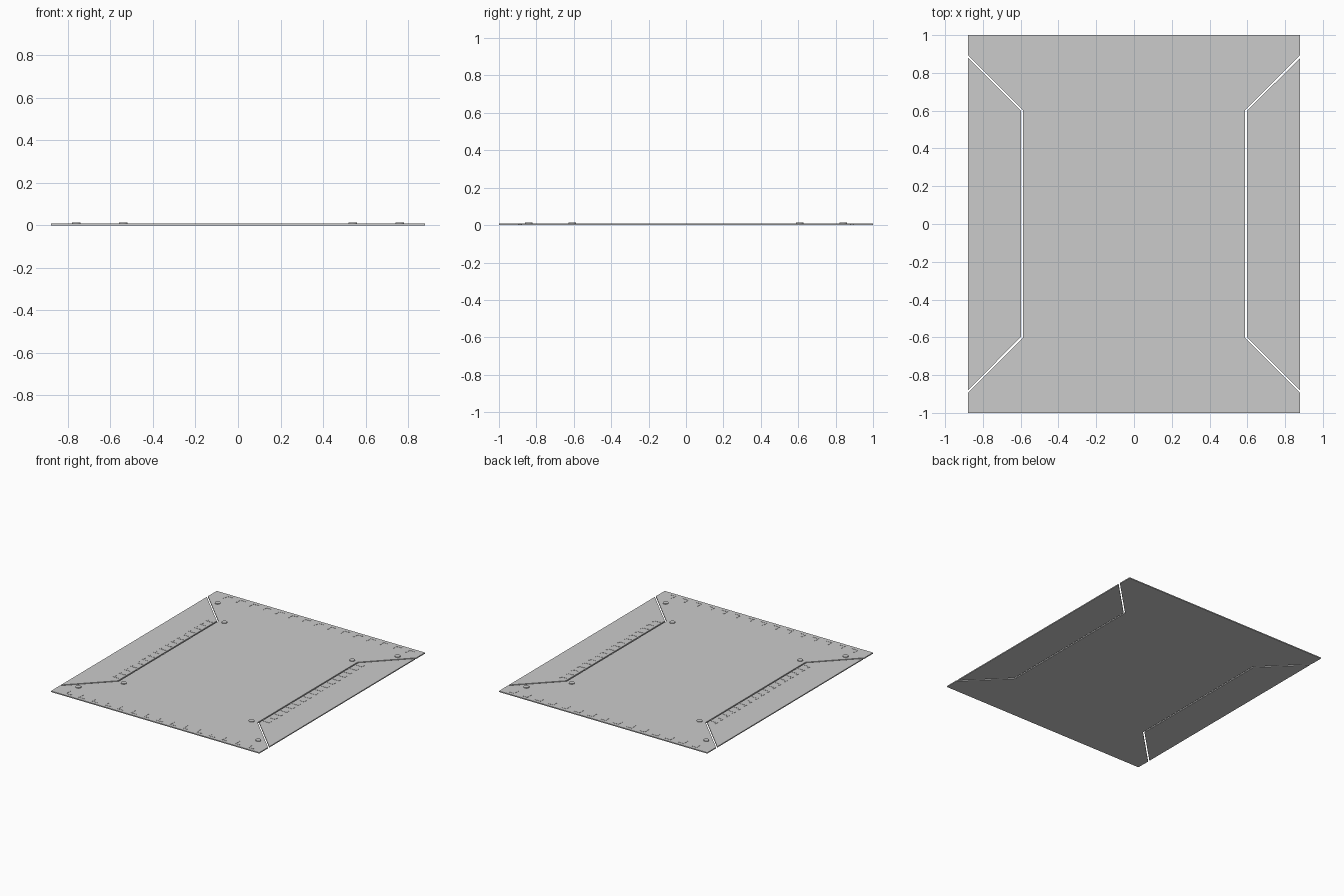
import bpy, bmesh

if "Cube" in bpy.data.objects:
    bpy.data.objects.remove(bpy.data.objects["Cube"])

T = 0.008          # plate thickness
X, Y = 0.88, 1.0   # half sizes


def prism(bm, pts, z0, z1):
    """Extrude a flat outline from z0 up to z1."""
    f = bm.faces.new([bm.verts.new((x, y, z0)) for x, y in pts])
    ext = bmesh.ops.extrude_face_region(bm, geom=[f])
    top = [v for v in ext["geom"] if isinstance(v, bmesh.types.BMVert)]
    bmesh.ops.translate(bm, verts=top, vec=(0, 0, z1 - z0))


def finish(bm, name):
    bmesh.ops.recalc_face_normals(bm, faces=bm.faces)
    me = bpy.data.meshes.new(name)
    bm.to_mesh(me)
    bm.free()
    ob = bpy.data.objects.new(name, me)
    bpy.context.collection.objects.link(ob)
    return ob


# Main panel with a mitred recess on each long side
bm = bmesh.new()
prism(bm, [(-X, -Y), (X, -Y), (X, -0.895), (0.587, -0.602), (0.587, 0.602),
           (X, 0.895), (X, Y), (-X, Y), (-X, 0.895), (-0.587, 0.602),
           (-0.587, -0.602), (-X, -0.895)], 0, T)
finish(bm, "main_panel")

# Side flaps, separated by a narrow gap
for s, side in ((-1, "left"), (1, "right")):
    bm = bmesh.new()
    prism(bm, [(s * 0.597, -0.597), (s * X, -0.88), (s * X, 0.88), (s * 0.597, 0.597)], 0, T)
    finish(bm, side + "_flap")

# Round rivets near the mitred corners
for i, (x, y) in enumerate([(0.76, 0.84), (0.54, 0.607)]):
    for sx in (-1, 1):
        for sy in (-1, 1):
            bpy.ops.mesh.primitive_cylinder_add(vertices=24, radius=0.02, depth=0.006,
                                                location=(sx * x, sy * y, T + 0.002))
            bpy.context.object.name = ("outer_rivet", "inner_rivet")[i]
            bpy.ops.object.shade_smooth_by_angle()


def bar(bm, cx, cy, w, h):
    """Low raised rectangle on top of the plate."""
    prism(bm, [(cx - w, cy - h), (cx + w, cy - h), (cx + w, cy + h), (cx - w, cy + h)],
          T - 0.001, T + 0.0015)


# Raised L-shaped tick marks along the short edges
for s, side in ((-1, "front"), (1, "back")):
    bm = bmesh.new()
    for i in range(-7, 8):
        x = i * 0.11
        bar(bm, x, s * 0.95, 0.004, 0.025)
        bar(bm, x + 0.024, s * 0.971, 0.02, 0.004)
    finish(bm, side + "_ticks")

# Raised tick marks on the flaps beside the long gaps
for s, side in ((-1, "left"), (1, "right")):
    bm = bmesh.new()
    for i in range(-8, 9):
        y = i * 0.07
        bar(bm, s * 0.635, y, 0.025, 0.004)
        bar(bm, s * 0.656, y + 0.014, 0.004, 0.01)
    finish(bm, side + "_ticks")
